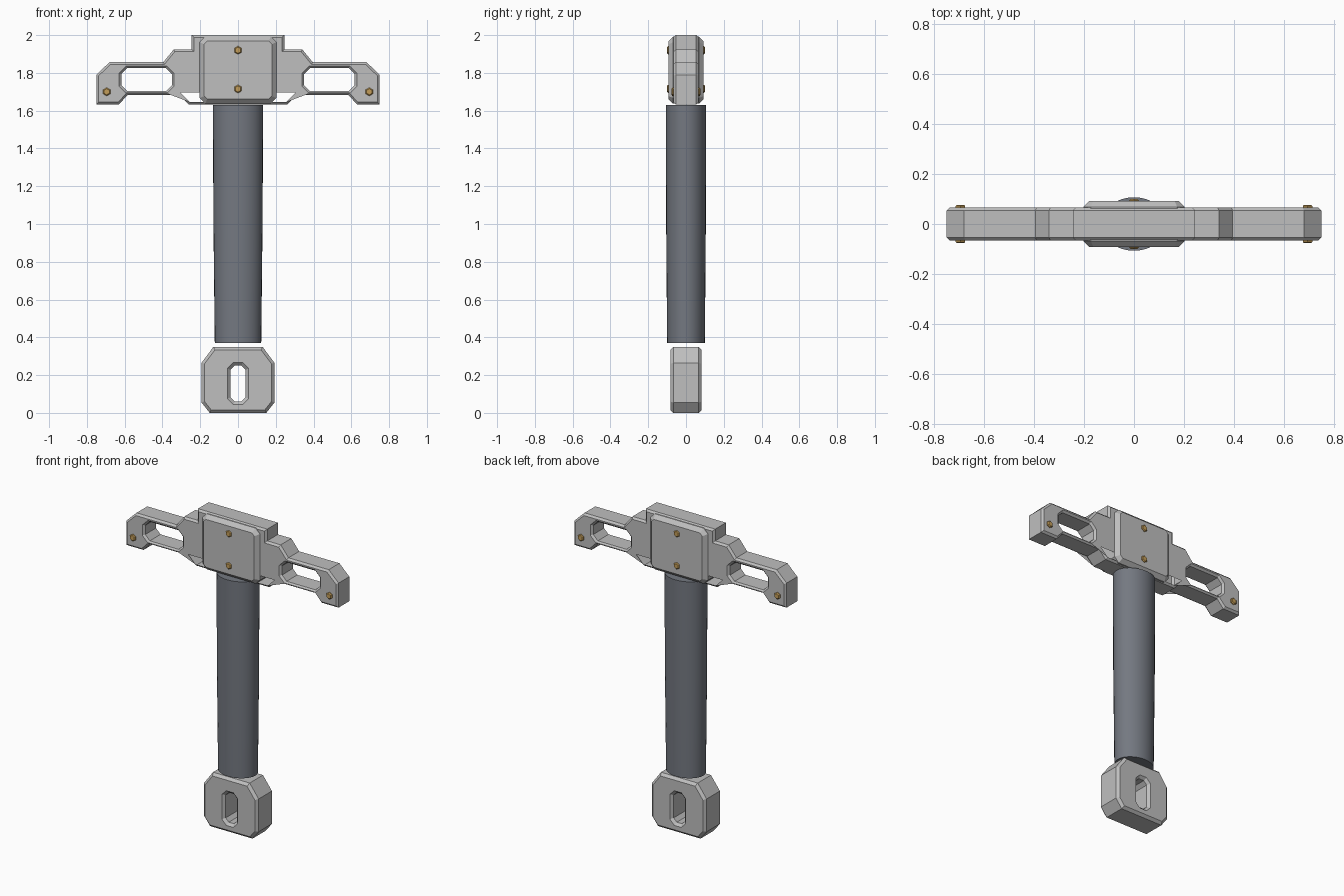
import bpy, bmesh, math
from mathutils import Matrix

cube = bpy.data.objects.get("Cube")
if cube:
    bpy.data.objects.remove(cube, do_unlink=True)


def material(name, rgb, metallic=0.0):
    m = bpy.data.materials.new(name)
    m.use_nodes = True
    m.diffuse_color = (*rgb, 1)
    m.node_tree.nodes["Principled BSDF"].inputs["Base Color"].default_value = (*rgb, 1)
    return m


STEEL = material("light grey metal", (0.52, 0.52, 0.52))
GRIP = material("dark slate grip", (0.175, 0.19, 0.22))
BRASS = material("brass", (0.55, 0.34, 0.10))


def add_object(name, mesh, mat):
    mesh.materials.clear()
    mesh.materials.append(mat)
    obj = bpy.data.objects.new(name, mesh)
    bpy.context.collection.objects.link(obj)
    return obj


def plate(name, loops, half_depth, chamfer, mat):
    """Chamfered plate in the XZ plane; the loops after the first are holes."""
    curve = bpy.data.curves.new(name, "CURVE")
    curve.dimensions = "2D"
    curve.fill_mode = "BOTH"
    curve.extrude = half_depth - chamfer
    curve.bevel_depth = chamfer
    curve.bevel_resolution = 0
    curve.offset = -chamfer
    for loop in loops:
        spline = curve.splines.new("POLY")
        spline.points.add(len(loop) - 1)
        for point, (x, z) in zip(spline.points, loop):
            point.co = (x, z, 0, 1)
        spline.use_cyclic_u = True
    helper = bpy.data.objects.new(name + "_outline", curve)
    bpy.context.collection.objects.link(helper)
    graph = bpy.context.evaluated_depsgraph_get()
    mesh = bpy.data.meshes.new_from_object(helper.evaluated_get(graph))
    bpy.data.objects.remove(helper, do_unlink=True)
    mesh.transform(Matrix.Rotation(math.pi / 2, 4, "X"))
    bm = bmesh.new()
    bm.from_mesh(mesh)
    bmesh.ops.remove_doubles(bm, verts=bm.verts, dist=0.0002)
    bmesh.ops.recalc_face_normals(bm, faces=bm.faces)
    for face in bm.faces:
        face.smooth = False
    bm.to_mesh(mesh)
    bm.free()
    return add_object(name, mesh, mat)


def mirrored(half):
    return half + [(-x, z) for x, z in reversed(half)]


def octagon(x0, x1, z0, z1, c):
    return [(x0 + c, z0), (x1 - c, z0), (x1, z0 + c), (x1, z1 - c),
            (x1 - c, z1), (x0 + c, z1), (x0, z1 - c), (x0, z0 + c)]


# Crossguard with a slot in each arm
guard_half = [(0.245, 2.0), (0.245, 1.925), (0.34, 1.925), (0.395, 1.857),
              (0.68, 1.857), (0.75, 1.79), (0.75, 1.633), (0.63, 1.633),
              (0.585, 1.683), (0.31, 1.683), (0.26, 1.633)]
slots = [octagon(x - 0.134, x + 0.134, 1.703, 1.825, 0.032) for x in (-0.484, 0.484)]
plate("crossguard", [mirrored(guard_half)] + slots, 0.066, 0.012, STEEL)

# Raised centre block
plate("centre_block", [octagon(-0.203, 0.203, 1.637, 1.992, 0.03)], 0.092, 0.024, STEEL)

# Pommel with a lanyard slot
pommel_half = [(0.13, 0.35), (0.193, 0.265), (0.193, 0.055), (0.15, 0.0)]
plate("pommel", [mirrored(pommel_half), octagon(-0.04, 0.04, 0.06, 0.25, 0.022)],
      0.083, 0.016, STEEL)

# Hexagonal bolts running through the guard and block
bolts = [("left_arm_bolt", 0.695, 1.70, 0.077), ("right_arm_bolt", -0.695, 1.70, 0.077),
         ("upper_block_bolt", 0, 1.92, 0.1), ("lower_block_bolt", 0, 1.715, 0.1)]
for name, x, z, depth in bolts:
    hexagon = [(x + 0.022 * math.sin(i * math.pi / 3), z + 0.022 * math.cos(i * math.pi / 3))
               for i in range(6)]
    plate(name, [hexagon], depth, 0.005, BRASS)

# Oval grip, tapering towards the pommel
SIDES = 32
bm = bmesh.new()
rings = []
for z, rx, ry in [(0.37, 0.123, 0.1), (1.0, 0.13, 0.105), (1.63, 0.133, 0.107)]:
    angles = [i * math.tau / SIDES for i in range(SIDES)]
    rings.append([bm.verts.new((rx * math.cos(a), ry * math.sin(a), z)) for a in angles])
for low, high in zip(rings, rings[1:]):
    for i in range(SIDES):
        j = (i + 1) % SIDES
        bm.faces.new((low[i], low[j], high[j], high[i]))
bm.faces.new(rings[0][::-1])
bm.faces.new(rings[-1])
grip_mesh = bpy.data.meshes.new("grip")
bm.to_mesh(grip_mesh)
bm.free()
grip = add_object("grip", grip_mesh, GRIP)
bpy.ops.object.select_all(action="DESELECT")
grip.select_set(True)
bpy.context.view_layer.objects.active = grip
bpy.ops.object.shade_smooth_by_angle(angle=math.radians(40))
